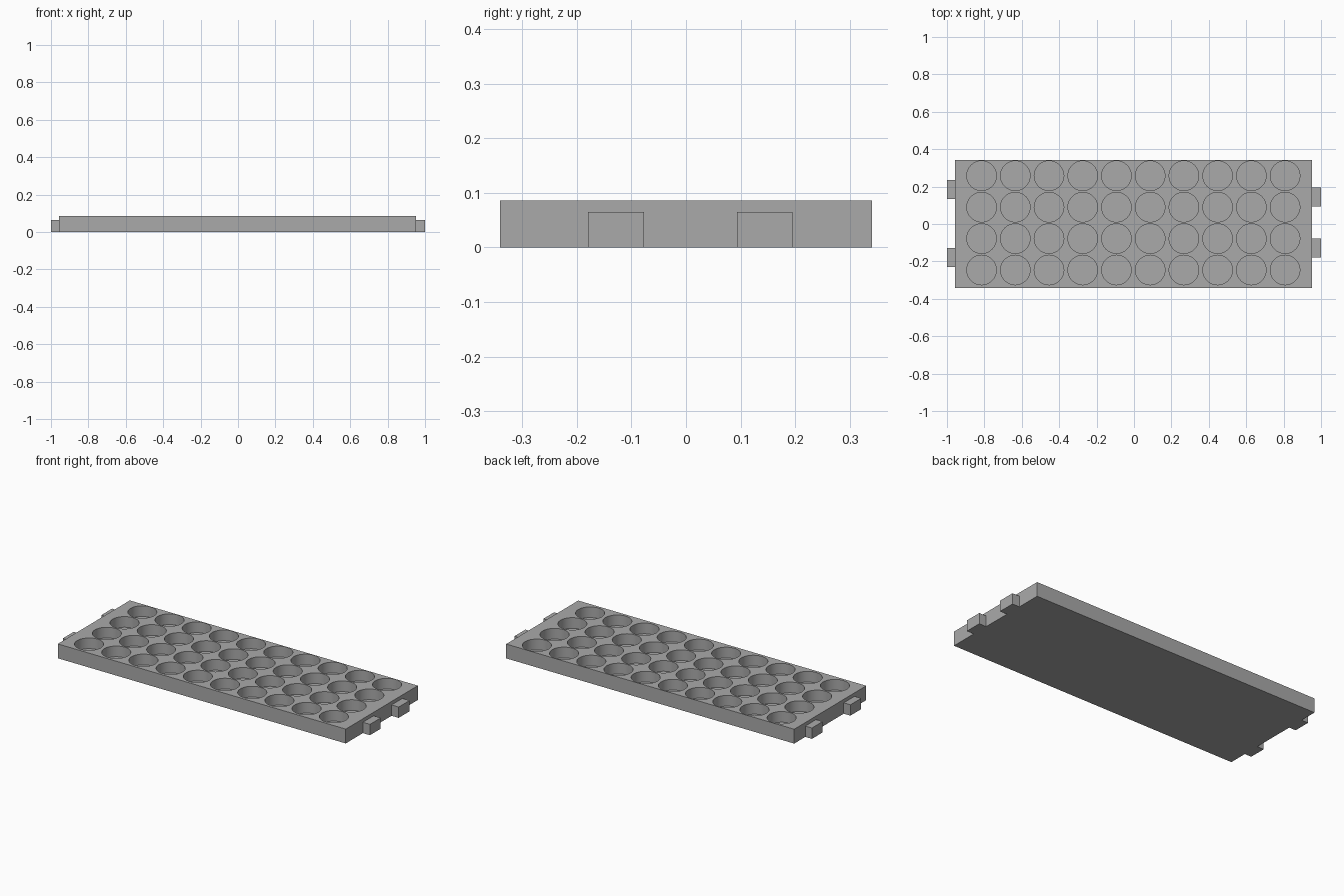
import bpy, bmesh, math
from mathutils import Matrix, Vector

cube = bpy.data.objects.get("Cube")
if cube:
    bpy.data.objects.remove(cube, do_unlink=True)

grey = bpy.data.materials.new("plain grey")
grey.use_nodes = True
color = (0.4, 0.4, 0.4, 1)
grey.diffuse_color = color
grey.node_tree.nodes["Principled BSDF"].inputs["Base Color"].default_value = color


def make_object(name, bm):
    mesh = bpy.data.meshes.new(name)
    bm.to_mesh(mesh)
    bm.free()
    mesh.materials.append(grey)
    obj = bpy.data.objects.new(name, mesh)
    bpy.context.collection.objects.link(obj)
    return obj


def box(name, low, high):
    low, high = Vector(low), Vector(high)
    bm = bmesh.new()
    bmesh.ops.create_cube(bm, size=1, matrix=Matrix.Translation((low + high) / 2)
                          @ Matrix.Diagonal((*(high - low), 1)))
    return make_object(name, bm)


LEFT, RIGHT, HALF_Y, TOP = 0.953, -0.956, 0.341, 0.086
TAB_TOP, FLOOR, RADIUS = 0.065, 0.022, 0.079

# Tray slab
tray = box("tray", (RIGHT, -HALF_Y, 0), (LEFT, HALF_Y, TOP))

# Grid of round wells, cut from the top
bm = bmesh.new()
height = 0.15
for col in range(10):
    for row in range(4):
        place = Matrix.Translation((-0.815 + 0.1803 * col, -0.246 + 0.168 * row, FLOOR + height / 2))
        bmesh.ops.create_cone(bm, cap_ends=True, segments=64, radius1=RADIUS,
                              radius2=RADIUS, depth=height, matrix=place)
cutter = make_object("well_cutter", bm)
cutter.hide_render = True
cut = tray.modifiers.new("wells", "BOOLEAN")
cut.operation = "DIFFERENCE"
cut.solver = "EXACT"
cut.object = cutter
bpy.ops.object.select_all(action="DESELECT")
bpy.context.view_layer.objects.active = tray
tray.select_set(True)
bpy.ops.object.modifier_apply(modifier=cut.name)
bpy.data.objects.remove(cutter, do_unlink=True)
bpy.ops.object.shade_smooth_by_angle(angle=math.radians(30))

# Joining tabs, staggered between the two ends
for name, y in (("left_front_tab", -0.128), ("left_back_tab", 0.144)):
    box(name, (LEFT, y - 0.051, 0), (1, y + 0.051, TAB_TOP))
for name, y in (("right_front_tab", -0.179), ("right_back_tab", 0.185)):
    box(name, (-1, y - 0.051, 0), (RIGHT, y + 0.051, TAB_TOP))
